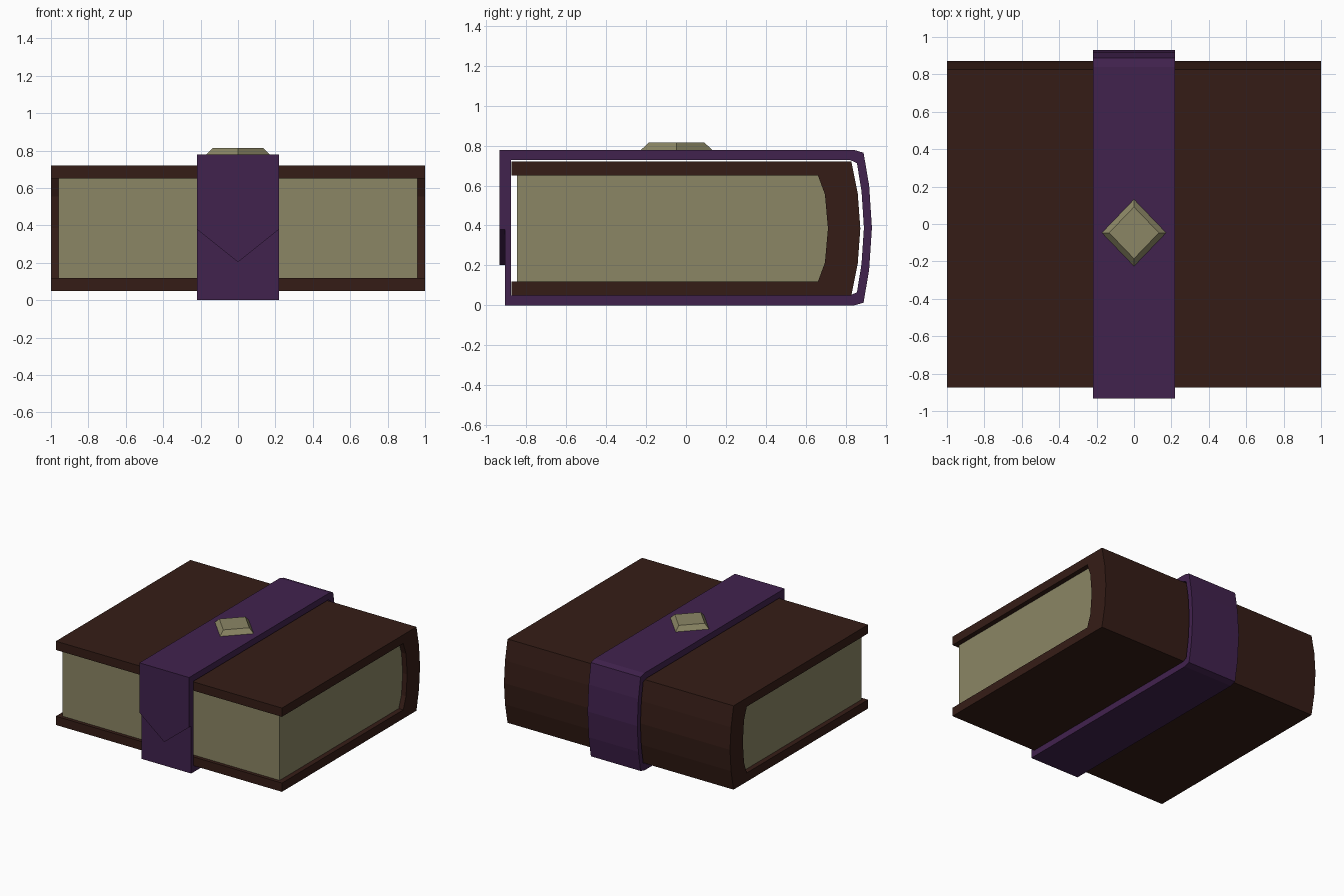
import bpy, bmesh
from mathutils import Vector

if "Cube" in bpy.data.objects:
    bpy.data.objects.remove(bpy.data.objects["Cube"])


def material(name, rgb):
    m = bpy.data.materials.new(name)
    m.diffuse_color = (*rgb, 1)
    m.use_nodes = True
    m.node_tree.nodes["Principled BSDF"].inputs["Base Color"].default_value = m.diffuse_color
    return m


leather = material("leather", (0.036, 0.012, 0.008))
paper = material("paper", (0.26, 0.24, 0.13))
purple = material("purple", (0.053, 0.016, 0.076))


def finish(name, bm, mat):
    bmesh.ops.recalc_face_normals(bm, faces=bm.faces)
    me = bpy.data.meshes.new(name)
    bm.to_mesh(me)
    bm.free()
    me.materials.append(mat)
    ob = bpy.data.objects.new(name, me)
    bpy.context.collection.objects.link(ob)
    return ob


def extrude(name, points, step, mat):
    """Extrude a closed outline of 3D points along a vector."""
    bm = bmesh.new()
    face = bm.faces.new([bm.verts.new(p) for p in points])
    new = bmesh.ops.extrude_face_region(bm, geom=[face])["geom"]
    verts = [v for v in new if isinstance(v, bmesh.types.BMVert)]
    bmesh.ops.translate(bm, verts=verts, vec=Vector(step))
    return finish(name, bm, mat)


def mirror_z(half, mid):
    """Complete a (y, z) path listed from the top down to the middle height."""
    return half + [(y, 2 * mid - z) for y, z in reversed(half) if z > mid + 1e-4]


def along_x(name, profile, half_width, mat):
    pts = [(-half_width, y, z) for y, z in profile]
    return extrude(name, pts, (2 * half_width, 0, 0), mat)


# cover: two boards joined by a rounded spine
MID = 0.385
outer = mirror_z([(-0.873, 0.72), (0.827, 0.72), (0.859, 0.56), (0.872, MID)], MID)
inner = mirror_z([(-0.873, 0.65), (0.66, 0.65), (0.695, 0.555), (0.71, MID)], MID)
along_x("cover", outer + inner[::-1], 1.0, leather)

# page block fitted to the spine
along_x("pages", mirror_z([(-0.845, 0.65)] + inner[1:4], MID), 0.96, paper)

# strap: closed band around the book, bridged as a ring
MID = 0.389
band_out = mirror_z([(-0.905, 0.778), (0.84, 0.778), (0.888, 0.764),
                     (0.916, 0.60), (0.93, MID)], MID)
band_in = mirror_z([(-0.875, 0.727), (0.822, 0.727), (0.855, 0.712),
                    (0.878, 0.57), (0.89, MID)], MID)
bm = bmesh.new()
rings = [[bm.verts.new((x, y, z)) for y, z in path]
         for x, path in ((-0.22, band_out), (0.22, band_out),
                         (0.22, band_in), (-0.22, band_in))]
n = len(band_out)
for a, b in zip(rings, rings[1:] + rings[:1]):
    for i in range(n):
        j = (i + 1) % n
        bm.faces.new((a[i], a[j], b[j], b[i]))
finish("strap", bm, purple)

# pointed flap overlapping the front of the strap
flap = [(-0.22, 0.778), (0.22, 0.778), (0.22, 0.38), (0, 0.203), (-0.22, 0.38)]
extrude("strap_flap", [(x, -0.932, z) for x, z in flap], (0, 0.027, 0), purple)

# diamond stud on top
bm = bmesh.new()
bmesh.ops.create_cone(bm, cap_ends=True, segments=4, radius1=0.18, radius2=0.133, depth=0.045)
bmesh.ops.scale(bm, verts=bm.verts, vec=(1, 1.04, 1))
bmesh.ops.translate(bm, verts=bm.verts, vec=(0, -0.047, 0.7925))
finish("stud", bm, paper)
